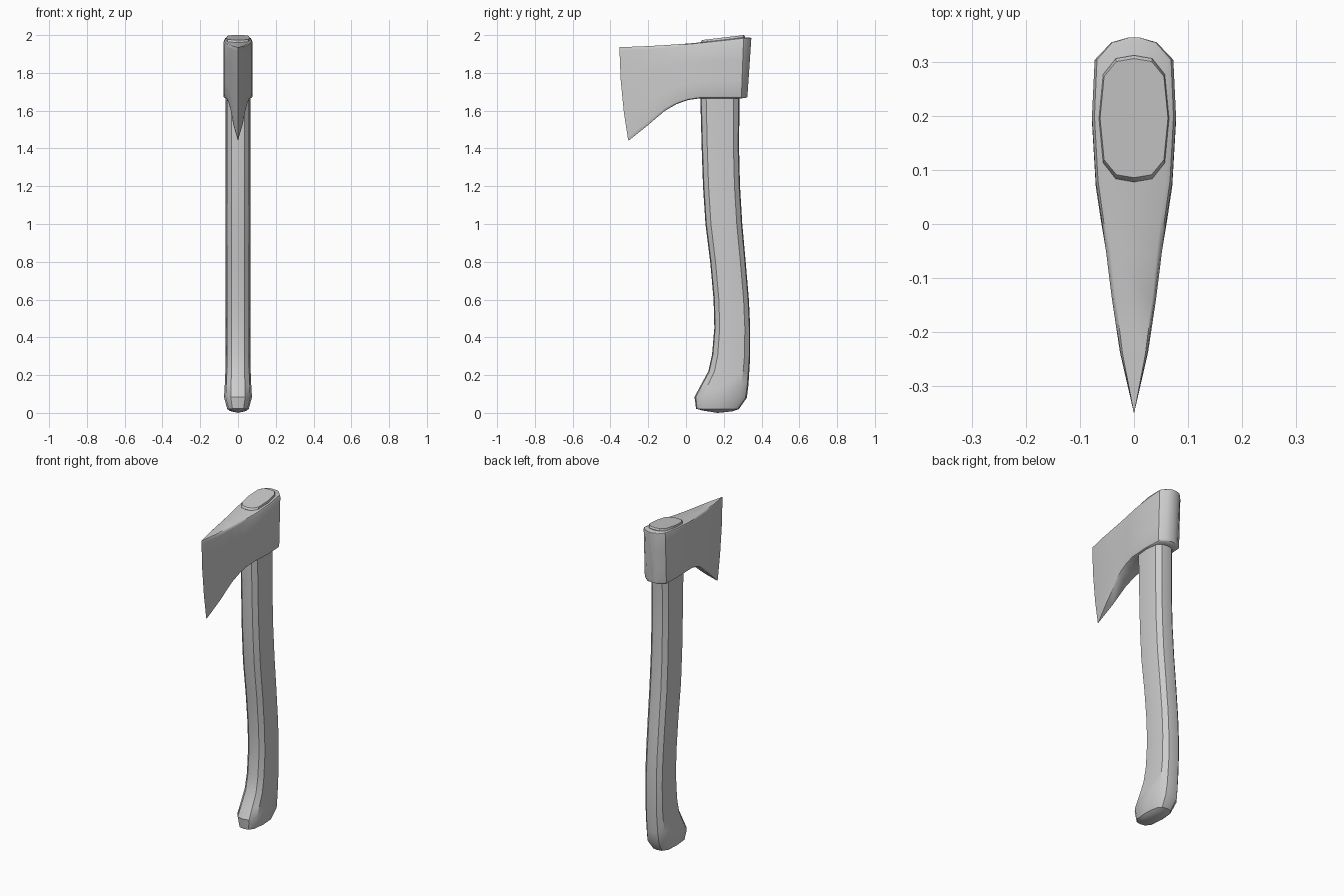
import bpy, bmesh

if "Cube" in bpy.data.objects:
    bpy.data.objects.remove(bpy.data.objects["Cube"])


def finish(name, bm, angle):
    bmesh.ops.remove_doubles(bm, verts=bm.verts, dist=0.0005)
    bmesh.ops.recalc_face_normals(bm, faces=bm.faces)
    me = bpy.data.meshes.new(name)
    bm.to_mesh(me)
    bm.free()
    ob = bpy.data.objects.new(name, me)
    bpy.context.collection.objects.link(ob)
    bpy.ops.object.select_all(action='DESELECT')
    ob.select_set(True)
    bpy.context.view_layer.objects.active = ob
    bpy.ops.object.shade_smooth_by_angle(angle=angle)
    return ob


def loft(rings):
    # Bridge closed rings of points and cap both ends
    bm = bmesh.new()
    rows = [[bm.verts.new(p) for p in r] for r in rings]
    n = len(rows[0])
    for a, b in zip(rows, rows[1:]):
        for i in range(n):
            j = (i + 1) % n
            bm.faces.new((a[i], a[j], b[j], b[i]))
    bm.faces.new(rows[0])
    bm.faces.new(rows[-1])
    return bm


def mix(a, b, t):
    return a + (b - a) * t


# Handle: (front y, front z, back y, back z, half width), 12-sided section
handle_sections = [
    (0.09, 0.012, 0.245, 0.008, 0.042), (0.053, 0.022, 0.28, 0.02, 0.057),
    (0.045, 0.085, 0.322, 0.08, 0.074), (0.08, 0.15, 0.331, 0.15, 0.070),
    (0.118, 0.22, 0.335, 0.22, 0.067), (0.138, 0.31, 0.34, 0.30, 0.065),
    (0.150, 0.45, 0.340, 0.45, 0.065), (0.146, 0.60, 0.333, 0.60, 0.065),
    (0.128, 0.80, 0.316, 0.80, 0.066), (0.103, 1.00, 0.298, 1.00, 0.067),
    (0.090, 1.20, 0.286, 1.20, 0.066), (0.083, 1.40, 0.281, 1.40, 0.065),
    (0.076, 1.66, 0.283, 1.66, 0.065), (0.078, 1.964, 0.313, 1.991, 0.065),
    (0.086, 1.974, 0.307, 2.0, 0.063),
]
outline = [(0, 0), (0.52, 0.025), (0.88, 0.15), (1, 0.5), (0.88, 0.85), (0.52, 0.975), (0, 1)]
outline += [(-x, t) for x, t in reversed(outline[1:-1])]
bm = loft([[(x * w, mix(y0, y1, t), mix(z0, z1, t)) for x, t in outline]
           for y0, z0, y1, z1, w in handle_sections])
# Shallow point under the knob
bm.faces.ensure_lookup_table()
bmesh.ops.poke(bm, faces=[bm.faces[-2]])
min((v for v in bm.verts if abs(v.co.x) < 0.001), key=lambda v: abs(v.co.y - 0.167) + v.co.z * 5).co.z = 0.0
finish("handle", bm, 0.6)

# Axe head: (top y, top z, bottom y, bottom z, half width), blade edge to poll
head_sections = [
    (-0.352, 1.936, -0.305, 1.440, 0.0), (-0.24, 1.94, -0.205, 1.520, 0.026),
    (-0.14, 1.945, -0.115, 1.597, 0.041), (-0.05, 1.951, -0.05, 1.635, 0.052),
    (0.02, 1.956, 0.01, 1.656, 0.062), (0.08, 1.962, 0.07, 1.665, 0.071),
    (0.20, 1.975, 0.19, 1.665, 0.078), (0.305, 1.987, 0.293, 1.665, 0.073),
    (0.338, 1.987, 0.318, 1.668, 0.042), (0.346, 1.985, 0.325, 1.672, 0.012),
]
side = [(0.82, 0), (0.94, 0.012), (1, 0.045), (1, 0.3), (1, 0.65), (1, 0.955), (0.94, 0.988), (0.82, 1)]
section = side + [(-x, t) for x, t in reversed(side)]
rings = []
for i, (yt, zt, yb, zb, w) in enumerate(head_sections):
    bulge = 0.045 if i == 0 else 0
    rings.append([(x * w, mix(yb, yt, t) - bulge * t * (1 - t), mix(zb, zt, t)) for x, t in section])
bm = loft(rings[1:])
# Close the wedge onto the sharp cutting edge
bm.faces.ensure_lookup_table()
front = min(bm.faces, key=lambda f: f.calc_center_median().y if len(f.verts) == 16 else 9)
ring = list(front.verts)
bm.faces.remove(front)
edge = [bm.verts.new(p) for p in rings[0][:8]]
edge += edge[::-1]
ring.sort(key=lambda v: (v.co.x < 0, v.co.z if v.co.x > 0 else -v.co.z))
for i in range(16):
    j = (i + 1) % 16
    corners = [ring[i], ring[j], edge[j]] + ([edge[i]] if edge[i] != edge[j] else [])
    bm.faces.new(corners)
finish("axe_head", bm, 0.7)
